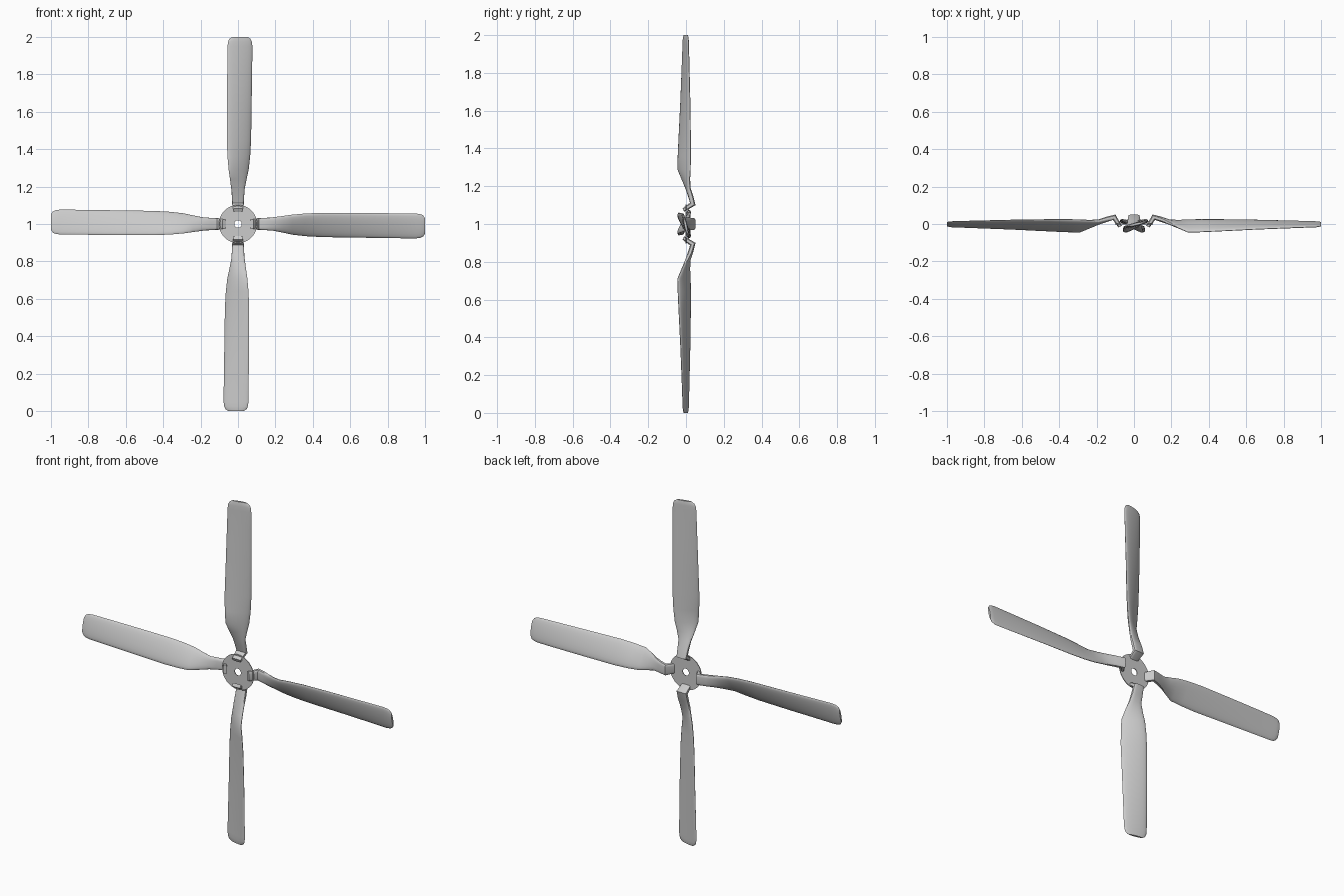
import bpy, bmesh
from math import sin, cos, pi, radians, copysign
from mathutils import Vector

if "Cube" in bpy.data.objects:
    bpy.data.objects.remove(bpy.data.objects["Cube"])

CENTRE = Vector((0, 0, 1))
N = 20


def smooth(obj):
    bpy.ops.object.select_all(action='DESELECT')
    obj.select_set(True)
    bpy.context.view_layer.objects.active = obj
    bpy.ops.object.shade_smooth_by_angle(angle=radians(35))


def loft(name, rings):
    bm = bmesh.new()
    rows = [[bm.verts.new(p) for p in ring] for ring in rings]
    for a, b in zip(rows, rows[1:]):
        for i in range(N):
            j = (i + 1) % N
            bm.faces.new((a[i], a[j], b[j], b[i]))
    bm.faces.new(rows[0])
    bm.faces.new(rows[-1])
    bmesh.ops.recalc_face_normals(bm, faces=bm.faces)
    mesh = bpy.data.meshes.new(name)
    bm.to_mesh(mesh)
    bm.free()
    return mesh


def section(r, z1, y1, z2, y2, thick, lean=0, power=1):
    """Oval section between two blade edges, optionally leaned and squared."""
    e1, e2 = Vector((r, y1, z1)), Vector((r, y2, z2))
    mid, half = (e1 + e2) / 2, (e1 - e2) / 2
    chord = half.normalized()
    a = radians(lean)
    across = Vector((sin(a), cos(a), 0))
    across = (across - chord * across.dot(chord)).normalized()
    ring = []
    for i in range(N):
        c, s = cos(2 * pi * i / N), sin(2 * pi * i / N)
        c, s = (copysign(abs(v) ** power, v) for v in (c, s))
        ring.append(mid + half * c + across * (thick * s))
    return ring


# Blade along +x: hooked root, narrow neck, twisted paddle, rounded tip
stations = [
    (0.074, 0.027, -0.014, -0.027, -0.014, 0.010, -65, 0.5),
    (0.106, 0.031, 0.036, -0.031, 0.036, 0.016, -24, 0.5),
    (0.15, 0.033, 0.022, -0.033, 0.026, 0.013, 17, 0.6),
    (0.19, 0.036, 0.004, -0.036, 0.016, 0.012, 8, 0.8),
    (0.24, 0.043, -0.022, -0.046, 0.019, 0.013),
    (0.29, 0.050, -0.044, -0.057, 0.023, 0.013),
    (0.36, 0.056, -0.042, -0.065, 0.024, 0.013),
    (0.45, 0.060, -0.038, -0.070, 0.024, 0.012),
    (0.65, 0.059, -0.028, -0.073, 0.021, 0.011),
    (0.85, 0.057, -0.020, -0.076, 0.016, 0.010),
    (0.95, 0.056, -0.016, -0.077, 0.013, 0.009),
    (0.975, 0.053, -0.015, -0.074, 0.012, 0.009),
    (0.99, 0.046, -0.013, -0.067, 0.011, 0.008),
    (1.0, 0.030, -0.010, -0.051, 0.008, 0.006),
]
blade_mesh = loft("blade", [section(*s) for s in stations])
for k, side in enumerate(("right", "bottom", "left", "top")):
    blade = bpy.data.objects.new("blade_" + side, blade_mesh)
    bpy.context.collection.objects.link(blade)
    blade.location = CENTRE
    blade.rotation_euler.y = k * pi / 2
    if k == 0:
        smooth(blade)

# Thin hub plate with shaft hole
bm = bmesh.new()
seg = 32
loops = [[bm.verts.new((r * cos(2 * pi * i / seg), y, r * sin(2 * pi * i / seg)))
          for i in range(seg)]
         for r, y in ((0.02, -0.002), (0.102, -0.002), (0.102, 0.002), (0.02, 0.002))]
for a, b in zip(loops, loops[1:] + loops[:1]):
    for i in range(seg):
        j = (i + 1) % seg
        bm.faces.new((a[i], a[j], b[j], b[i]))
bmesh.ops.recalc_face_normals(bm, faces=bm.faces)
hub_mesh = bpy.data.meshes.new("hub_plate")
bm.to_mesh(hub_mesh)
bm.free()
hub = bpy.data.objects.new("hub_plate", hub_mesh)
bpy.context.collection.objects.link(hub)
hub.location = CENTRE
smooth(hub)
